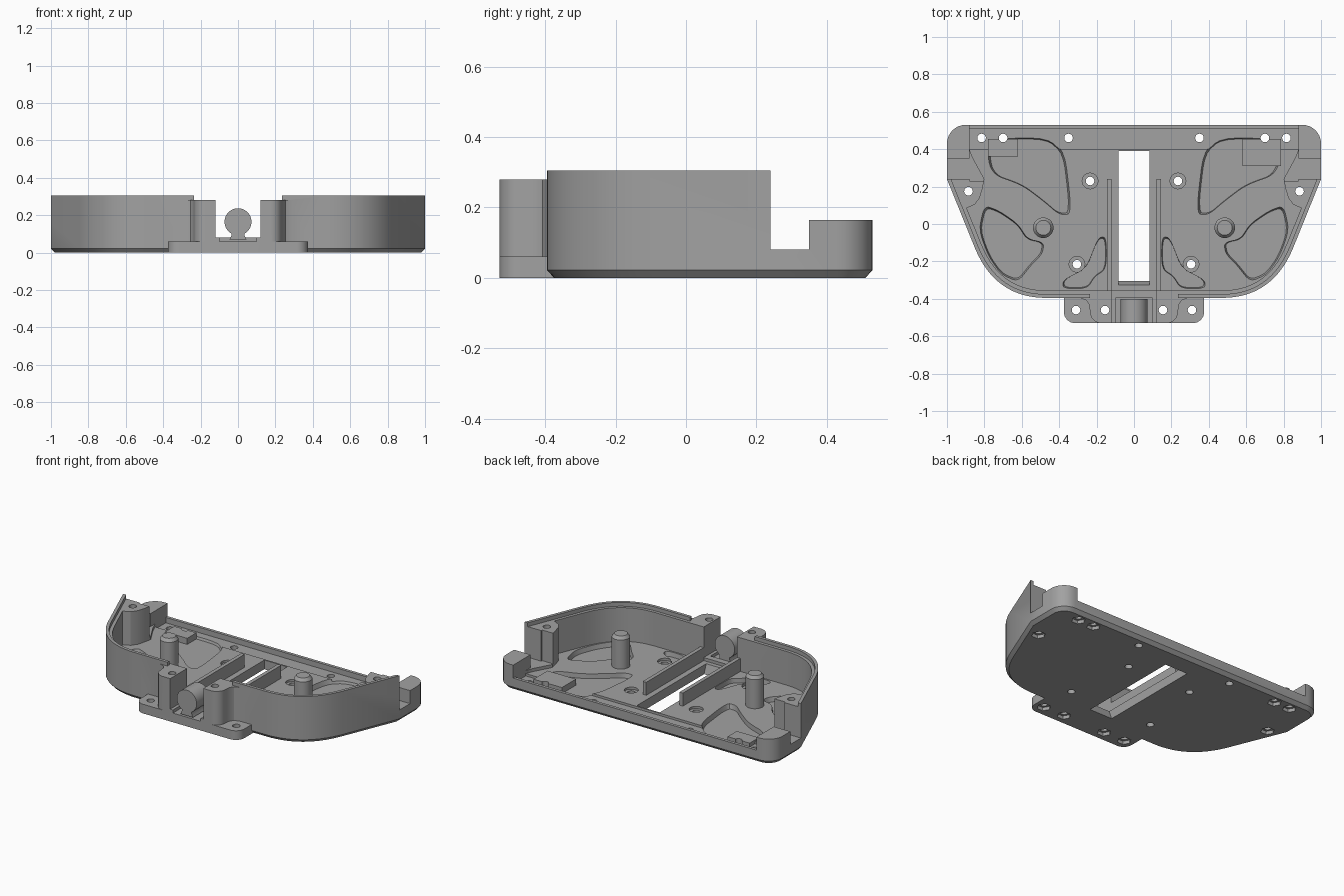
import bpy, bmesh, math

if "Cube" in bpy.data.objects:
    bpy.data.objects.remove(bpy.data.objects["Cube"])

grey = bpy.data.materials.new("plain grey")
grey.diffuse_color = (0.36, 0.36, 0.36, 1)
grey.use_nodes = True
grey.node_tree.nodes["Principled BSDF"].inputs["Base Color"].default_value = grey.diffuse_color


def loft(name, *stacks):
    """Each stack is a list of (outline, z) rings, joined and capped."""
    bm = bmesh.new()
    for rings in stacks:
        rows = [[bm.verts.new((x, y, z)) for x, y in pts] for pts, z in rings]
        n = len(rows[0])
        faces = [bm.faces.new(rows[0]), bm.faces.new(rows[-1])]
        for a, b in zip(rows, rows[1:]):
            for i in range(n):
                j = (i + 1) % n
                faces.append(bm.faces.new((a[i], a[j], b[j], b[i])))
        bmesh.ops.recalc_face_normals(bm, faces=faces)
    me = bpy.data.meshes.new(name)
    bm.to_mesh(me)
    bm.free()
    me.materials.append(grey)
    ob = bpy.data.objects.new(name, me)
    bpy.context.collection.objects.link(ob)
    return ob


def combine(target, other, op):
    mod = target.modifiers.new("bool", 'BOOLEAN')
    mod.operation, mod.solver, mod.object = op, 'EXACT', other
    bpy.context.view_layer.objects.active = target
    bpy.ops.object.modifier_apply(modifier=mod.name)
    bpy.data.objects.remove(other)


def prism(pts, z0, z1):
    return [(pts, z0), (pts, z1)]


def rect(x0, x1, y0, y1):
    return [(x0, y0), (x1, y0), (x1, y1), (x0, y1)]


def circle(x, y, r, n=28):
    return [(x + r * math.cos(2 * math.pi * i / n), y + r * math.sin(2 * math.pi * i / n)) for i in range(n)]


def flip(pts):
    return [(-x, y) for x, y in reversed(pts)]


def arc(cx, cy, r, a0, a1, n=8):
    return [(cx + r * math.cos(math.radians(a0 + (a1 - a0) * i / n)),
             cy + r * math.sin(math.radians(a0 + (a1 - a0) * i / n))) for i in range(n + 1)]


def rounded(pts, steps=3):
    for _ in range(steps):
        out = []
        for (ax, ay), (bx, by) in zip(pts, pts[1:] + pts[:1]):
            out += [(ax * .8 + bx * .2, ay * .8 + by * .2), (ax * .2 + bx * .8, ay * .2 + by * .8)]
        pts = out
    return pts


def front_curve(d, n=16):
    """Right half of the bowed front, moved inward by d."""
    p0, p1, p2 = (.47, -.395), (.74, -.395), (.85, -.13)
    pts = []
    for i in range(n + 1):
        t = i / n
        x, y = [(1 - t) ** 2 * a + 2 * t * (1 - t) * b + t * t * c for a, b, c in zip(p0, p1, p2)]
        tx, ty = [(1 - t) * (b - a) + t * (c - b) for a, b, c in zip(p0, p1, p2)]
        k = math.hypot(tx, ty)
        pts.append((x - ty / k * d, y + tx / k * d))
    return pts


def both(pts):
    return pts + flip(pts)


def outline(d):
    return both(front_curve(d) + [(1 - d, .24)] + arc(.9, .43, .1 - d, 0, 90))


# Solid body with a bevelled underside
tray = loft("tray", [(outline(.02), 0), (outline(0), .022), (outline(0), .305)])

# Front tab and the two screw columns
tab = both([(.375, -.36)][::-1] + [(.375, -.37)])
tab = both(arc(.315, -.47, .06, -90, 0) + [(.375, -.36)])
combine(tray, loft("tab", prism(tab, 0, .06)), 'UNION')
column = [(.10, -.53)] + arc(.175, -.47, .06, -90, 0) + [(.24, -.43), (.255, -.408), (.29, -.394), (.29, -.37), (.10, -.37)]
combine(tray, loft("columns", prism(column, 0, .28), prism(flip(column), 0, .28)), 'UNION')

# Hollow interior (leaves the side bosses), lip step, low rear, centre notch
inside = both(front_curve(.04) + [(.895, .085), (.85, .105), (.825, .14), (.81, .19), (.80, .24),
                                  (.86, .35), (.88, .40), (.88, .51)])
lip = both(front_curve(.02) + [(.982, .25), (.982, .3)])
cuts = [
    prism(inside, .06, .5),
    prism(lip, .28, .5),
    prism(rect(-1.2, 1.2, .24, .8), .165, .5),
    prism(rect(-1.2, 1.2, .24, .35), .08, .5),
    prism(rect(-.88, .88, .23, .8), .08, .5),
    prism(rect(-.235, .235, -.7, -.3), .28, .5),
    prism(rect(-.12, .12, -.7, -.2), .08, .5),
    prism(rect(-.88, .88, .40, .51), .045, .2),
    # Centre slot with a ramped front end
    [(rect(-.083, .083, -.29, .39), -.04), (rect(-.083, .083, -.305, .39), 0),
     (rect(-.083, .083, -.335, .39), .081), (rect(-.083, .083, -.335, .39), .2)],
]
for c in cuts:
    combine(tray, loft("cutter", c), 'DIFFERENCE')

# Shallow floor pockets with sloping sides
rear = [(.79, .465), (.38, .465), (.33, .05), (.40, .05), (.48, .12), (.60, .21), (.77, .27)]
side = [(.80, .10), (.72, .07), (.62, .0), (.57, -.08), (.48, -.10), (.49, -.16), (.55, -.22),
        (.62, -.31), (.71, -.27), (.78, -.17), (.83, -.03)]
inner = [(.148, -.07), (.19, -.07), (.255, -.24), (.38, -.30), (.38, -.345), (.25, -.345), (.21, -.28), (.148, -.24)]


def pocket(pts):
    pts = rounded(pts)
    cx = sum(p[0] for p in pts) / len(pts)
    cy = sum(p[1] for p in pts) / len(pts)
    small = [(cx + (x - cx) * .95, cy + (y - cy) * .95) for x, y in pts]
    return [(small, .03), (pts, .062)]


for p in (rear, side, inner):
    combine(tray, loft("pockets", pocket(p), pocket(flip(p))), 'DIFFERENCE')

# Raised pads in the rear pockets
combine(tray, loft("pads", prism(rect(.58, .785, .31, .455), .02, .07),
                   prism(rect(-.78, -.62, .36, .455), .02, .07)), 'UNION')

# Screw holes, nut recesses underneath, counterbores above
nut_spots = [(.885, .175), (.815, .46), (.70, .46), (.31, -.46), (.155, -.46)]
plain_spots = [(.35, .46), (.235, .23), (.305, -.215)]
mirrored = lambda spots: [(s * x, y) for x, y in spots for s in (1, -1)]
combine(tray, loft("holes", *[prism(circle(x, y, .023, 20), -.1, .5)
                              for x, y in mirrored(nut_spots + plain_spots)]), 'DIFFERENCE')
combine(tray, loft("nuts", *[prism(circle(x, y, .042, 6), -.1, .022)
                             for x, y in mirrored(nut_spots)]), 'DIFFERENCE')
combine(tray, loft("counterbores", *[prism(circle(x, y, .042), .045, .2)
                                     for x, y in mirrored(plain_spots[1:])]), 'DIFFERENCE')

# Rails beside the slot and the round posts
for s, side_name in ((1, "right"), (-1, "left")):
    xs = sorted((s * .12, s * .145))
    loft(side_name + "_rail", prism(rect(*xs, -.37, .24), .035, .145))
    x, y = s * .485, -.02
    loft(side_name + "_post", [(circle(x, y, .055), .04), (circle(x, y, .055), .25), (circle(x, y, .04), .27)])

# Round cable bar on a narrow neck at the front
bar = loft("front_bar", prism(circle(0, 0, .072, 40), -.065, .065))
bar.rotation_euler.x = math.pi / 2
bar.location = (0, -.465, .165)
loft("bar_neck", [(rect(-.045, .045, -.53, -.40), .07), (rect(-.036, .036, -.53, -.40), .09),
                  (rect(-.036, .036, -.53, -.40), .12)])

# Smooth curves, sharp edges
bpy.ops.object.select_all(action='DESELECT')
for ob in bpy.context.scene.objects:
    ob.select_set(True)
    bpy.context.view_layer.objects.active = ob
bpy.ops.object.shade_smooth_by_angle(angle=math.radians(30))
